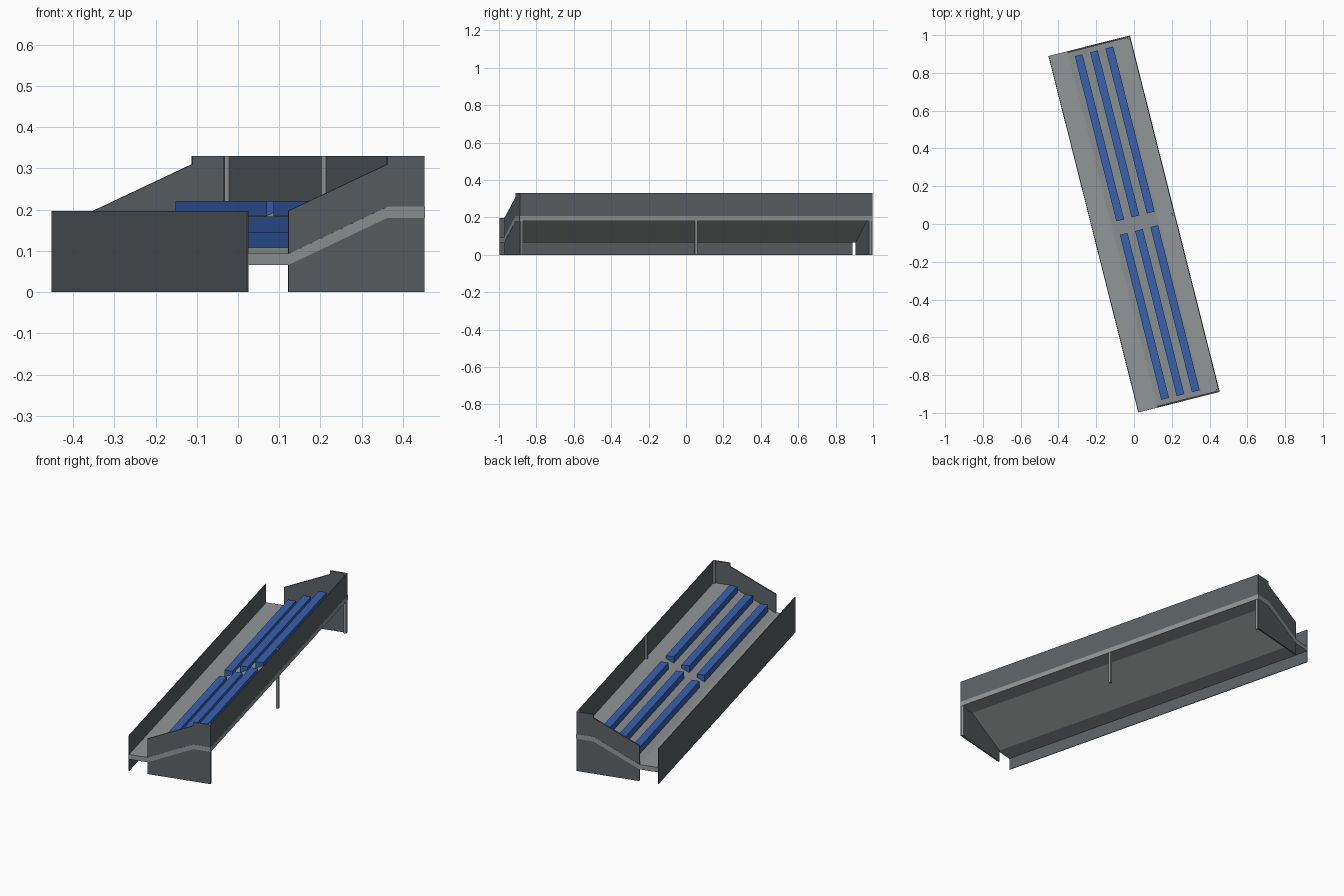
import bpy, bmesh, math
from mathutils import Matrix

if "Cube" in bpy.data.objects:
    bpy.data.objects.remove(bpy.data.objects["Cube"])

TURN = Matrix.Rotation(math.radians(14.14), 4, "Z")
HALF_X, HALF_Y = 0.222, 0.972


def material(name, rgb):
    mat = bpy.data.materials.new(name)
    mat.use_nodes = True
    colour = (*rgb, 1)
    mat.diffuse_color = colour
    mat.node_tree.nodes["Principled BSDF"].inputs["Base Color"].default_value = colour
    return mat


WALL = material("dark grey panel", (0.105, 0.12, 0.128))
FLOOR = material("light grey concrete", (0.29, 0.305, 0.31))
SEAT = material("blue seat", (0.038, 0.12, 0.43))


def extrude(name, profile, y0, y1, mat):
    """Sweep an x-z outline along the stand from y0 to y1."""
    bm = bmesh.new()
    face = bm.faces.new([bm.verts.new((x, y0, z)) for x, z in profile])
    swept = bmesh.ops.extrude_face_region(bm, geom=[face])["geom"]
    verts = [v for v in swept if isinstance(v, bmesh.types.BMVert)]
    bmesh.ops.translate(bm, verts=verts, vec=(0, y1 - y0, 0))
    bmesh.ops.recalc_face_normals(bm, faces=bm.faces)
    bm.transform(TURN)
    mesh = bpy.data.meshes.new(name)
    bm.to_mesh(mesh)
    bm.free()
    mesh.materials.append(mat)
    obj = bpy.data.objects.new(name, mesh)
    bpy.context.collection.objects.link(obj)
    return obj


def box(name, x0, x1, y0, y1, z0, z1, mat):
    return extrude(name, [(x0, z0), (x1, z0), (x1, z1), (x0, z1)], y0, y1, mat)


# Sloped deck, its edge standing just proud of the end and back panels
slope = [(-0.219, 0.066), (-0.118, 0.066), (0.129, 0.18), (HALF_X + 0.001, 0.18)]
deck = slope + [(x, z + 0.027) for x, z in reversed(slope)]
extrude("deck", deck, -HALF_Y - 0.001, HALF_Y + 0.001, FLOOR)

# Front and back walls
box("front_wall", -HALF_X, -HALF_X + 0.004, -HALF_Y, HALF_Y, 0, 0.197, WALL)
box("back_wall", HALF_X - 0.004, HALF_X, -HALF_Y, HALF_Y, 0.181, 0.33, WALL)

# Stepped end panels
end = [(-0.118, 0), (HALF_X, 0), (HALF_X, 0.33), (0.129, 0.33),
       (0.129, 0.31), (-0.118, 0.197)]
for side, label in ((-1, "front"), (1, "back")):
    extrude(label + "_end_panel", end, side * (HALF_Y - 0.008), side * HALF_Y, WALL)

# Support posts along the back wall
for y, label in ((-0.961, "front"), (0, "middle"), (0.961, "back")):
    box(label + "_post", 0.207, 0.2215, y - 0.007, y + 0.007, 0, 0.33, FLOOR)

# Three bench rows on each side of the aisle
for row in range(3):
    x = -0.066 + row * 0.0835
    z = 0.108 + row * 0.0375
    for side, label in ((-1, "front"), (1, "back")):
        box(f"{label}_bench_{row + 1}", x - 0.021, x + 0.021,
            side * 0.037, side * 0.938, z, z + 0.0375, SEAT)
